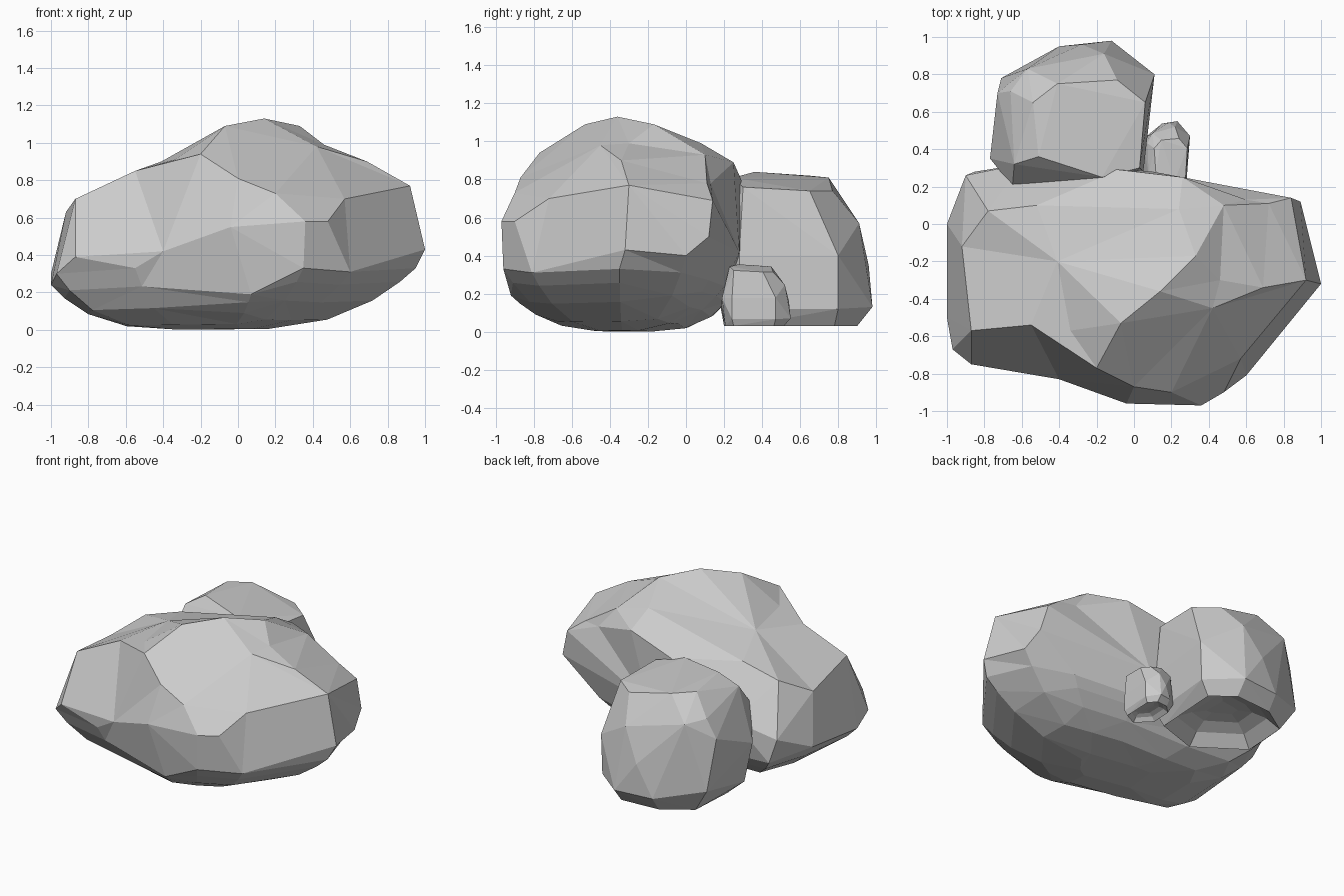
import bpy, bmesh
from mathutils import Vector

if "Cube" in bpy.data.objects:
    bpy.data.objects.remove(bpy.data.objects["Cube"])


def rock(name, points, dent=0.0, heart=None):
    """Faceted boulder skinned over corner points, with an optional hollow base.
    With a heart point, corners are joined by direction so dips are kept."""
    bm = bmesh.new()
    place = {}
    for p in points:
        p = Vector(p)
        d = p
        if heart:
            r = p - Vector(heart)
            d = Vector((r.x, r.y / .75, r.z / .6)).normalized()
        place[bm.verts.new(d)] = p
    res = bmesh.ops.convex_hull(bm, input=bm.verts[:])
    junk = {g for g in res["geom_interior"] + res["geom_unused"]
            if isinstance(g, bmesh.types.BMVert)}
    for v, p in place.items():
        v.co = p
    bmesh.ops.delete(bm, geom=list(junk), context='VERTS')
    bm.normal_update()
    bmesh.ops.dissolve_limit(bm, angle_limit=0.06, verts=bm.verts[:], edges=bm.edges[:])
    bmesh.ops.recalc_face_normals(bm, faces=bm.faces[:])
    if dent:
        base = [f for f in bm.faces if f.normal.z < -0.97]
        for wide, lift in ((.7, .6), (.8, .3), (.8, .1)):
            bmesh.ops.inset_region(bm, faces=base, thickness=dent * wide, depth=0)
            for v in {v for f in base for v in f.verts}:
                v.co.z += dent * lift
    bmesh.ops.triangulate(bm, faces=[f for f in bm.faces if len(f.verts) > 4])
    mesh = bpy.data.meshes.new(name)
    bm.to_mesh(mesh)
    bm.free()
    ob = bpy.data.objects.new(name, mesh)
    bpy.context.collection.objects.link(ob)
    return ob


# Large boulder: widest rim, bowl-shaped underside shrunk from it
rim = [(-1, -.5, .24), (-.97, -.67, .3), (-.55, -.8, .33), (.07, -.92, .19),
       (.35, -.96, .33), (.6, -.81, .31), (.95, -.35, .33), (.92, 0, .4),
       (.6, .12, .27), (.2, .2, .24), (-.4, .26, .22), (-.85, .28, .25), (-1, 0, .3)]
cx, cy = -.1, -.33
under = [(cx + (x - cx) * f, cy + (y - cy) * f, z * f ** (4.2 if x < 0 else 3))
         for x, y, z in rim for f in (.92, .78, .55, .25)]

# Large boulder: crown and side corners
crown = [(.14, -.36, 1.13), (-.07, -.53, 1.09), (.33, -.17, 1.09), (.42, -.45, .98),
         (.48, .1, .93), (.26, .25, .89), (-.08, .29, .8), (-.52, .1, .82),
         (-.41, -.2, .9), (-.34, -.57, .91), (-.55, -.54, .85), (-.87, -.57, .7),
         (-.78, .07, .74), (-.2, -.77, .94), (.24, .08, .99), (.46, -.3, .99)]
sides = [(-.87, -.75, .39), (-.04, -.96, .55), (0, -.87, .81), (.2, -.9, .73),
         (.36, -.97, .58), (.47, -.78, .7), (.57, -.72, .7), (.69, -.34, .9),
         (.7, -.43, .82), (.92, -.3, .77), (.72, .11, .78), (.84, .14, .69),
         (1, -.32, .43), (.89, .12, .5), (.1, .28, .42), (-.9, .26, .42),
         (-.92, -.12, .63), (-.6, .32, .5), (.48, -.9, .58), (.6, .13, .78),
         (-.4, -.83, .42)]
rock("large_boulder", rim + under + crown + sides, heart=(-.05, -.33, .45))

# Medium boulder: flat-topped block with hollow base
block = [(-.54, .65, .82), (-.41, .75, .81), (-.09, .77, .74), (.06, .65, .74),
         (.03, .3, .76), (-.17, .25, .81), (-.51, .36, .84), (-.64, .32, .76),
         (-.65, .2, .6), (-.73, .7, .55), (-.66, .71, .68), (-.57, .83, .66),
         (-.16, .91, .57), (.11, .8, .4), (.1, .8, .12), (-.12, .98, .13),
         (-.4, .95, .13), (-.28, .96, .35), (-.71, .78, .2), (-.77, .35, .4),
         (-.72, .37, .12), (.05, .28, .4), (.05, .28, .12), (-.1, .16, .4),
         (-.6, .15, .3)]
foot = [(-.62, .42, .03), (-.6, .75, .03), (-.4, .88, .03), (-.12, .9, .03),
        (.03, .78, .03), (0, .3, .03), (-.3, .2, .03)]
rock("medium_boulder", block + foot, dent=0.12)

# Small stone: same block, shrunk beside it
small = [(.04 + (x + .77) * .295, .55 - (.98 - y) * .44, .03 + (z - .03) * .4)
         for x, y, z in block + foot]
rock("small_stone", small, dent=0.04)
